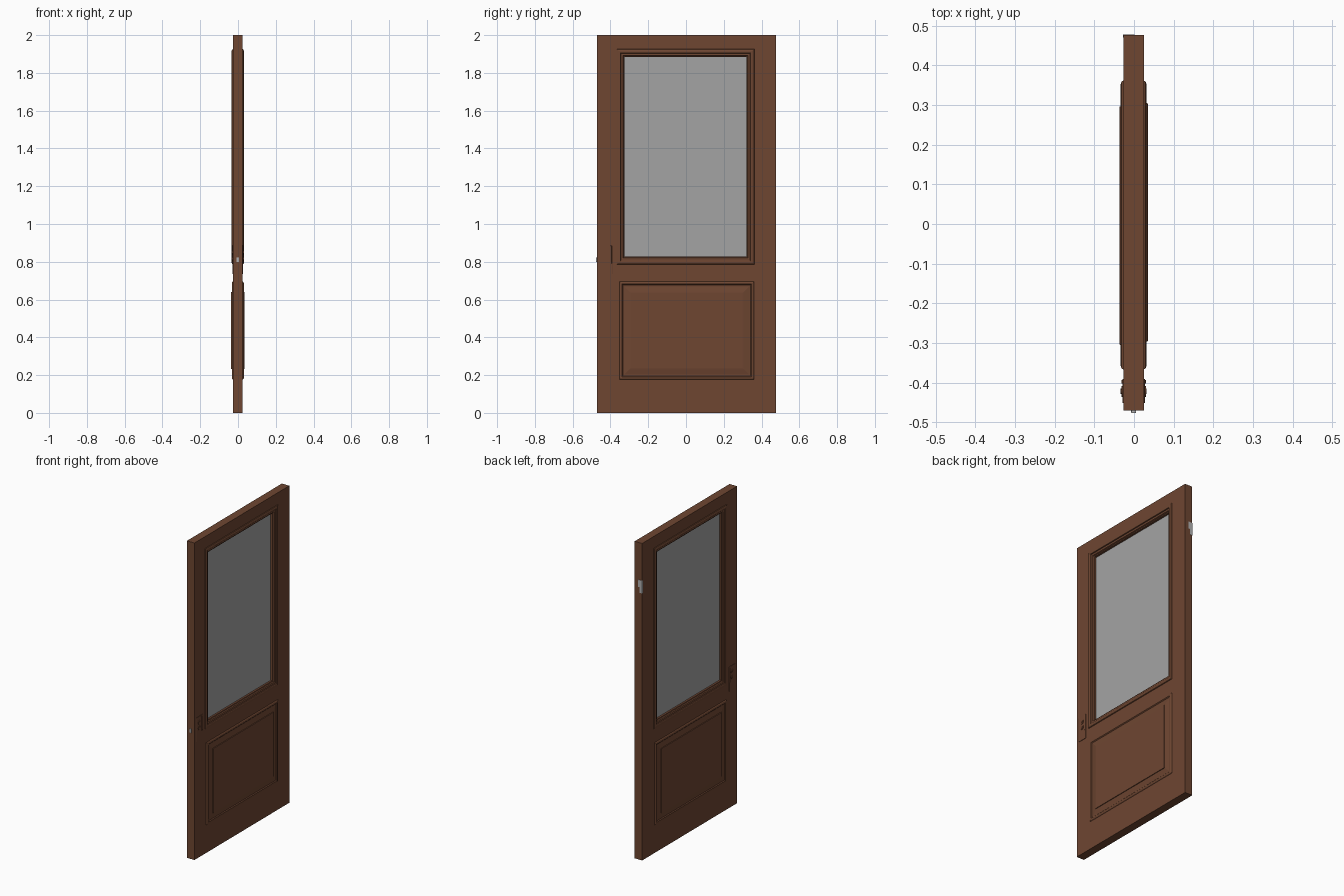
import bpy, bmesh, math
from mathutils import Matrix

if "Cube" in bpy.data.objects:
    bpy.data.objects.remove(bpy.data.objects["Cube"])

CX = -0.001   # centre plane of the door thickness


def material(name, rgb):
    m = bpy.data.materials.new(name)
    m.diffuse_color = (*rgb, 1)
    m.use_nodes = True
    m.node_tree.nodes["Principled BSDF"].inputs["Base Color"].default_value = m.diffuse_color
    return m


WOOD = material("brown wood", (0.156, 0.061, 0.031))
GLASS = material("grey glass", (0.37, 0.37, 0.37))
METAL = material("light metal", (0.45, 0.45, 0.45))


def finish(name, bm, mat):
    bmesh.ops.recalc_face_normals(bm, faces=bm.faces)
    me = bpy.data.meshes.new(name)
    bm.to_mesh(me)
    bm.free()
    me.materials.append(mat)
    ob = bpy.data.objects.new(name, me)
    bpy.context.collection.objects.link(ob)
    return ob


def loft(name, rect, profile, mat, ring=False):
    """Sweep (inset, x) profile round a y/z rectangle; ring closes on itself, else it is capped."""
    y0, y1, z0, z1 = rect
    bm = bmesh.new()
    loops = []
    for i, x in profile:
        pts = [(y0 + i, z0 + i), (y1 - i, z0 + i), (y1 - i, z1 - i), (y0 + i, z1 - i)]
        loops.append([bm.verts.new((CX + x, y, z)) for y, z in pts])
    pairs = list(zip(loops, loops[1:]))
    if ring:
        pairs.append((loops[-1], loops[0]))
    else:
        bm.faces.new(loops[0])
        bm.faces.new(loops[-1])
    for a, b in pairs:
        for k in range(4):
            n = (k + 1) % 4
            bm.faces.new((a[k], a[n], b[n], b[k]))
    return finish(name, bm, mat)


def box(name, x, y, z, mat, bevel=0):
    bm = bmesh.new()
    bmesh.ops.create_cube(bm, size=1)
    for v in bm.verts:
        v.co = [(r[0] + r[1]) / 2 + c * (r[1] - r[0]) for r, c in zip((x, y, z), v.co)]
    if bevel:
        bmesh.ops.bevel(bm, geom=bm.edges[:], offset=bevel, segments=2, affect='EDGES', profile=0.5)
    return finish(name, bm, mat)


def disc(name, x, y, z, r, depth, mat):
    bm = bmesh.new()
    bmesh.ops.create_cone(bm, cap_ends=True, segments=20, radius1=r, radius2=r, depth=depth,
                          matrix=Matrix.Translation((x, y, z)) @ Matrix.Rotation(math.pi / 2, 4, 'Y'))
    return finish(name, bm, mat)


# door slab as a frame, with the window opening left out
bm = bmesh.new()
outer = (-0.47, 0.476, 0, 2)
hole = (-0.345, 0.34, 0.807, 1.903)
loops = []
for (y0, y1, z0, z1), x in ((outer, -.026), (outer, .026), (hole, .026), (hole, -.026)):
    loops.append([bm.verts.new((CX + x, y, z)) for y, z in ((y0, z0), (y1, z0), (y1, z1), (y0, z1))])
for j in range(4):
    a, b = loops[j], loops[(j + 1) % 4]
    for k in range(4):
        n = (k + 1) % 4
        bm.faces.new((a[k], a[n], b[n], b[k]))
finish("door_slab", bm, WOOD)

# window moulding, both sides in one closed profile
half = [(0, .025), (.003, .030), (.009, .0325), (.017, .033), (.021, .031), (.023, .026),
        (.030, .0265), (.034, .025), (.037, .019), (.042, .017), (.042, .004)]
loft("window_moulding", (-0.367, 0.362, 0.785, 1.926),
     half + [(i, -x) for i, x in reversed(half)], WOOD, ring=True)

# glass pane
box("glass_pane", (CX - .005, CX + .005), (-0.335, 0.33, ), (0.817, 1.893), GLASS)

for side, s in (("right", 1), ("left", -1)):
    # lower moulding with the raised panel inside it
    yc = 0.004 * s
    prof = [(0, .02), (0, .026), (.003, .030), (.009, .032), (.014, .0315), (.019, .027),
            (.026, .0265), (.050, .031), (.056, .032), (.057, .0355), (.062, .036)]
    loft("lower_panel_" + side, (yc - 0.357, yc + 0.357, 0.176, 0.696),
         [(i, x * s) for i, x in prof], WOOD)

    # lock plate, key cylinders and grip
    def out(a, b):
        return tuple(sorted((CX + a * s, CX + b * s)))
    box("lock_plate_" + side, out(.02, .0285), (-0.451, -0.39), (0.735, 0.89), WOOD, 0.0015)
    for n, z in (("upper", 0.851), ("lower", 0.817)):
        disc("lock_cylinder_%s_%s" % (n, side), CX + .028 * s, -0.422, z, 0.014, 0.006, WOOD)
        disc("lock_core_%s_%s" % (n, side), CX + .029 * s, -0.422, z, 0.007, 0.007, WOOD)
    box("grip_" + side, out(.026, .031), (-0.402, -0.393), (0.79, 0.885), WOOD, 0.0015)

# latch on the lock edge and hinge leaf on the opposite edge
box("latch", (CX - .006, CX + .006), (-0.476, -0.465), (0.798, 0.822), METAL, 0.001)
box("hinge_leaf", (-0.0272, 0.001), (0.47, 0.4775), (1.72, 1.765), METAL)
box("hinge_leaf_tail", (-0.0272, -0.010), (0.47, 0.4775), (1.685, 1.72), METAL)
